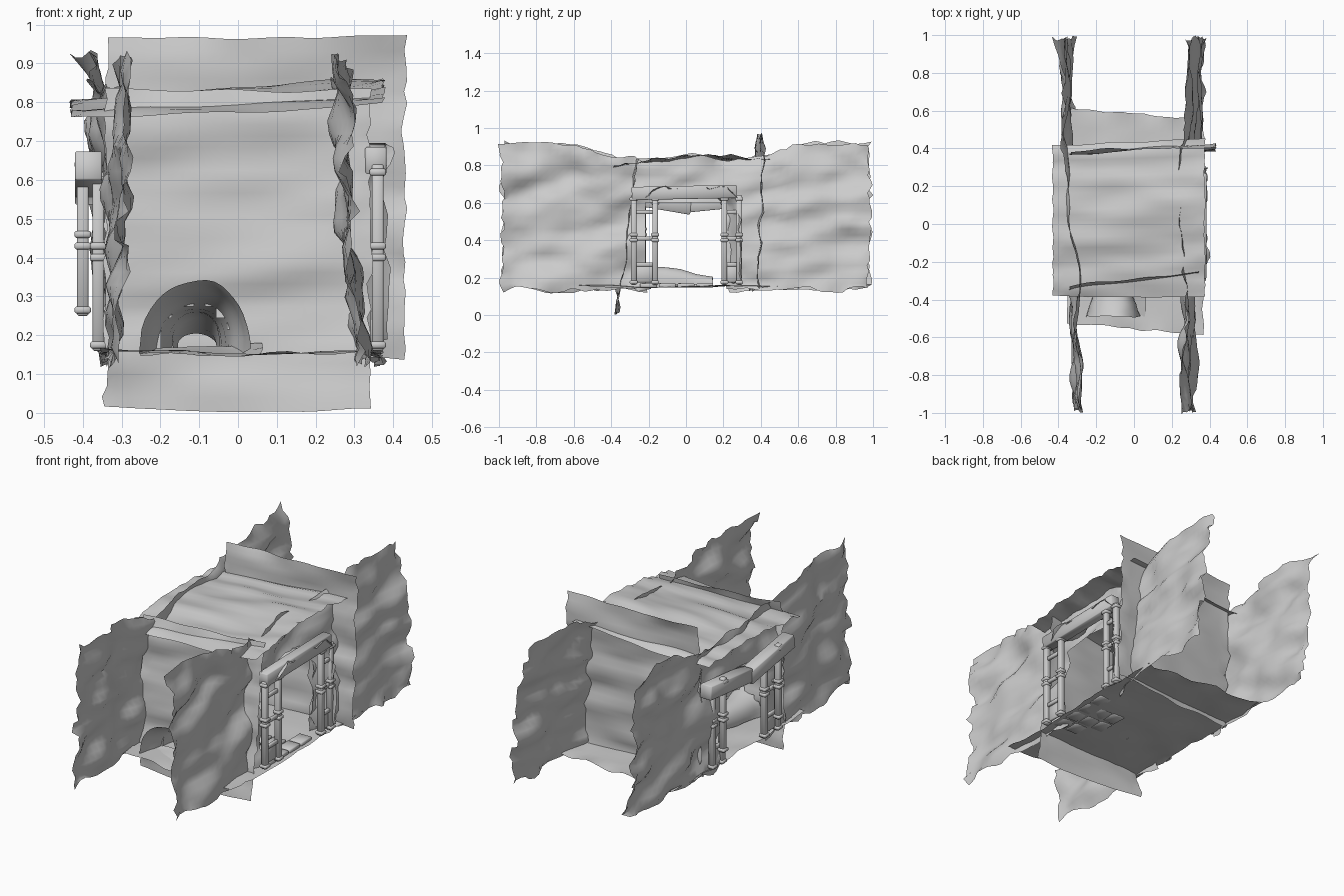
import bpy, bmesh, math, random
from mathutils import Vector, noise

if "Cube" in bpy.data.objects:
    bpy.data.objects.remove(bpy.data.objects["Cube"])

random.seed(4)


def lerp(a, b, t):
    return a + (b - a) * t


def bend(pts, t):
    # piecewise-linear lookup in a list of (t, value)
    for (a, va), (b, vb) in zip(pts, pts[1:]):
        if t <= b:
            return lerp(va, vb, (t - a) / (b - a))
    return pts[-1][1]


def finish(name, bm):
    me = bpy.data.meshes.new(name)
    bm.normal_update()
    bm.to_mesh(me)
    bm.free()
    ob = bpy.data.objects.new(name, me)
    bpy.context.collection.objects.link(ob)
    ob.select_set(True)
    bpy.context.view_layer.objects.active = ob
    bpy.ops.object.shade_smooth_by_angle(angle=math.radians(50))
    ob.select_set(False)
    return ob


def sheet(name, shape, nu, nv, axis, amp, scale=(7, 7, 7), ragged=0.0, hole=None, flip=False):
    """Rocky single-sided sheet: shape(u, v) gives the base point."""
    bm = bmesh.new()
    grid = []
    for i in range(nu + 1):
        row = []
        for j in range(nv + 1):
            u, v = i / nu, j / nv
            p = Vector(shape(u, v))
            q = Vector(p[k] * scale[k] for k in range(3))
            d = noise.noise(q) + 0.35 * noise.noise(q * 2.1)
            p += Vector(axis) * amp * d
            if i in (0, nu) or j in (0, nv):
                p += noise.noise_vector(q * 2.5) * ragged
            row.append(bm.verts.new(p))
        grid.append(row)
    for i in range(nu):
        for j in range(nv):
            f = [grid[i][j], grid[i + 1][j], grid[i + 1][j + 1], grid[i][j + 1]]
            c = sum((w.co for w in f), Vector()) / 4
            if hole and hole(c):
                continue
            bm.faces.new(f[::-1] if flip else f)
    for w in [w for w in bm.verts if not w.link_faces]:
        bm.verts.remove(w)
    return finish(name, bm)


def box(name, centre, size, tilt=0.0, bevel=0.004):
    bm = bmesh.new()
    bmesh.ops.create_cube(bm, size=1)
    for w in bm.verts:
        w.co = Vector(w.co[k] * size[k] for k in range(3))
    if bevel:
        bmesh.ops.bevel(bm, geom=bm.edges[:], offset=bevel, segments=1, affect='EDGES')
    ob = finish(name, bm)
    ob.location = centre
    ob.rotation_euler.x = tilt
    return ob


# Long rocky side walls, each with a doorway in the middle
def doorway(c):
    return -0.2 < c.y < 0.21 and c.z < 0.6


left_x = [(0, -0.295), (0.33, -0.325), (0.55, -0.345), (0.72, -0.345), (1, -0.365)]
right_x = [(0, 0.295), (0.33, 0.28), (0.6, 0.285), (0.72, 0.315), (1, 0.33)]
left_lean = [(0, 0.03), (0.5, 0.01), (1, -0.05)]
right_lean = [(0, -0.05), (0.6, -0.04), (0.75, -0.09), (1, -0.10)]


def wall_top(u):
    return 0.915 - 0.08 * max(0, 1 - (abs(u - 0.5) / 0.3) ** 4)


for name, xs, lean, flip in (("left_rock_wall", left_x, left_lean, True),
                             ("right_rock_wall", right_x, right_lean, False)):
    sheet(name, lambda u, v, xs=xs, lean=lean: (
        bend(xs, u) + bend(lean, u) * (v - 0.5), lerp(-0.98, 0.98, u), lerp(0.135, wall_top(u), v)),
        54, 24, (1, 0, 0), 0.05, (1, 4, 8), 0.035, doorway, flip)


# Front wall leans back and passes below the floor
def mouth(c):
    return c.z > 0.16 and ((c.x + 0.11) / 0.1) ** 2 + ((c.z - 0.17) / 0.12) ** 2 < 1


sheet("front_rock_wall", lambda u, v: (lerp(-0.34, 0.34, u),
                                       lerp(-0.37, -0.345 + 0.09 * u, v), lerp(0.01, 0.83, v)),
      24, 28, (0, 1, 0), 0.02, (2, 5, 10), 0.015, mouth)

# Back wall
sheet("back_rock_wall", lambda u, v: (lerp(-0.34, 0.43, u), lerp(0.34, 0.385, u) + 0.04 * v,
                                      lerp(0.135, 0.965, v)),
      24, 24, (0, 1, 0), 0.025, (2, 5, 8), 0.018)

# Rippled ceiling, higher on the right and in the middle
sheet("rock_ceiling", lambda u, v: (lerp(-0.43, 0.375, u), lerp(-0.385, 0.42, v) + 0.03 * u * v,
                                    lerp(0.757, 0.80, u) + 0.05 * math.sin(math.pi * v * 0.85)),
      24, 28, (0, 0, 1), 0.025, (2, 9, 5), 0.012)

# Floor with wavy front and back ends
sheet("floor", lambda u, v: (lerp(-0.35, 0.37, u), lerp(-0.52 - 0.07 * u, 0.61 - 0.05 * u, v), 0.155),
      18, 24, (0, 0, 1), 0.012, (4, 4, 4), 0.02)

# Flagstones just inside the right doorway
for i in range(3):
    for j in range(4):
        if (i, j) in ((0, 0), (0, 3), (1, 3)):
            continue
        box("flagstone", (0.14 + i * 0.085, -0.2 + j * 0.1, 0.158),
            (0.075, 0.09, 0.022), random.uniform(-0.03, 0.03))

# Low tunnel mouth: flared in front of the wall, narrowing into the room
tunnel = [(0, -0.49, 0.14, 0.175), (0.3, -0.43, 0.125, 0.155), (0.5, -0.36, 0.095, 0.13),
          (0.75, -0.2, 0.07, 0.105), (1, 0.14, 0.05, 0.05)]


def tunnel_point(u, v):
    y, r, h = (bend([(k[0], k[n]) for k in tunnel], v) for n in (1, 2, 3))
    a = math.pi * u
    return (-0.11 - r * math.cos(a), y, 0.158 + h * max(0, math.sin(a)) ** 0.85)


sheet("tunnel_arch", tunnel_point, 20, 16, (0.5, 0, 1), 0.02, (5, 6, 5), 0.008)
sheet("tunnel_sill", lambda u, v: (lerp(-0.25, 0.06, u), lerp(-0.49, -0.36, v), 0.15 + 0.02 * v),
      12, 6, (0, 0, 1), 0.01, (8, 8, 8), 0.008)

# Rough rock lip around the right doorway
lip = [(0, (-0.29, 0.60)), (0.15, (-0.2, 0.65)), (0.45, (0.15, 0.66)),
       (0.62, (0.21, 0.6)), (1, (0.23, 0.16))]


def lip_point(u, v):
    y = bend([(t, p[0]) for t, p in lip], u)
    z = bend([(t, p[1]) for t, p in lip], u)
    return (lerp(0.285, 0.385, v), y + 0.07 * v, z + 0.03 * v)


sheet("doorway_rock_lip", lip_point, 26, 5, (0.3, 0.7, 0.7), 0.03, (6, 7, 7), 0.025)


# Door frames: paired posts with collars, cross rails and low panels
def post(name, x, y, z0, z1, collar_z):
    box(name, (x, y, (z0 + z1) / 2), (0.03, 0.03, z1 - z0))
    for z in (z0 + 0.015, collar_z, collar_z + 0.03, z1 - 0.02):
        box(name + "_collar", (x, y, z), (0.042, 0.042, 0.018))


def post_pair(side, x, ya, yb, z0, z1):
    for y in (ya, yb):
        post(side + "_post", x, y, z0, z1, 0.40)
    for z in (0.27, 0.41, 0.55):
        box(side + "_rail", (x, (ya + yb) / 2, z), (0.018, abs(yb - ya), 0.022))
    box(side + "_panel", (x * 0.97, (ya + yb) / 2, 0.22), (0.015, abs(yb - ya), 0.09))


for side, x, top in (("right", 0.36, 0.64), ("left", -0.36, 0.62)):
    post_pair(side, x, -0.28, -0.165, 0.16, top)
    post_pair(side, x, 0.205, 0.285, 0.16, top)
for y in (-0.23, 0.25):
    post("left_outer_post", -0.40, y, 0.25, 0.66, 0.43)

# Lintels: nearly straight on the right, cracked and sagging on the left
box("right_lintel", (0.355, -0.01, 0.655), (0.055, 0.56, 0.07), 0.02)
box("left_lintel_front", (-0.385, -0.16, 0.605), (0.07, 0.38, 0.075), -0.17)
box("left_lintel_back", (-0.385, 0.20, 0.605), (0.07, 0.36, 0.075), 0.10)
